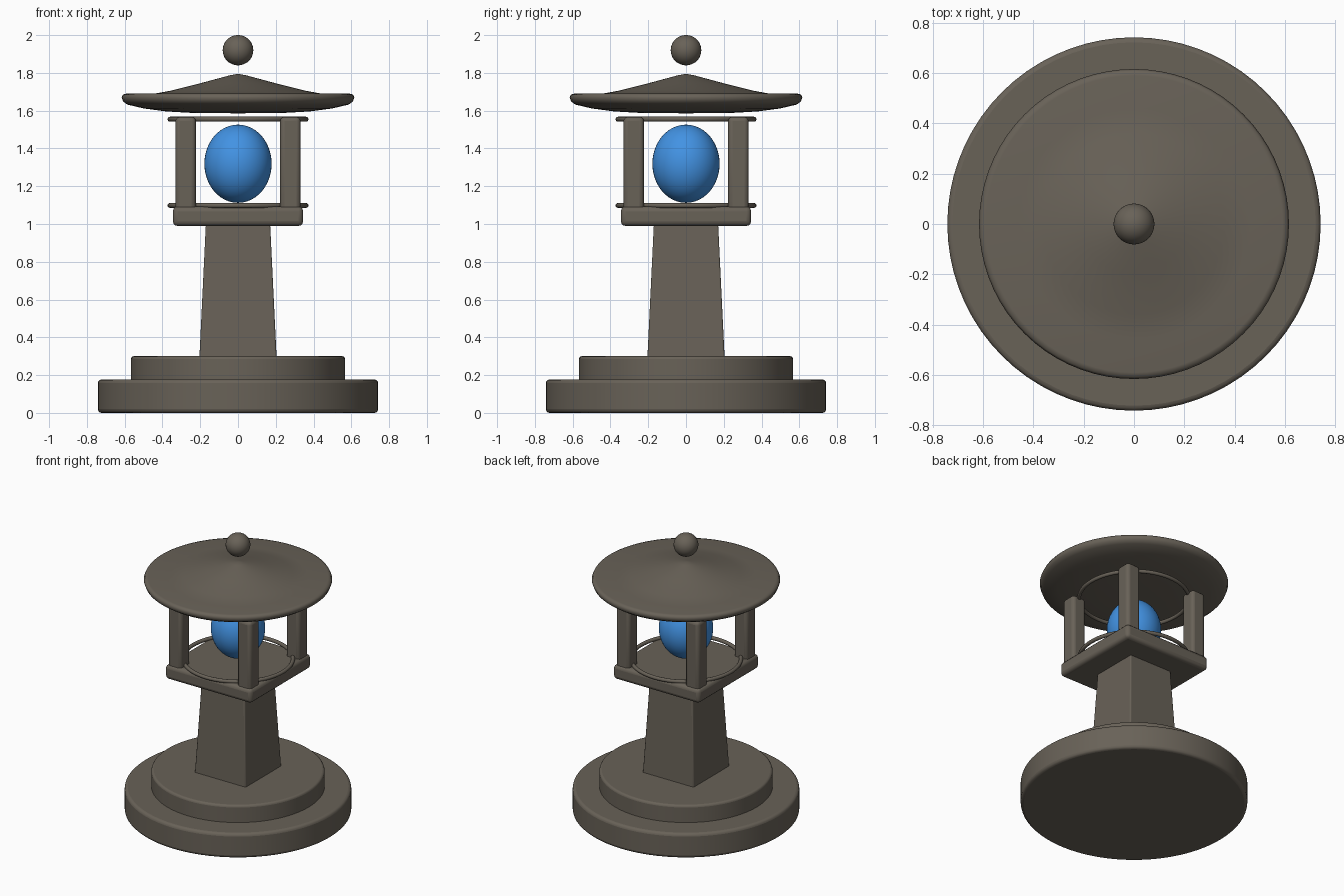
import bpy, bmesh, math

cube = bpy.data.objects.get("Cube")
if cube:
    bpy.data.objects.remove(cube, do_unlink=True)


def material(name, rgb):
    m = bpy.data.materials.new(name)
    m.use_nodes = True
    m.diffuse_color = (*rgb, 1)
    bsdf = next(n for n in m.node_tree.nodes if n.type == 'BSDF_PRINCIPLED')
    bsdf.inputs["Base Color"].default_value = (*rgb, 1)
    return m


STONE = material("weathered stone", (0.14, 0.122, 0.097))
BLUE = material("blue glow", (0.055, 0.29, 0.77))


def finish(name, mat, bevel=0, angle=40):
    """Name, colour, soften and shade the active object."""
    ob = bpy.context.object
    ob.name = name
    ob.data.materials.append(mat)
    if bevel:
        mod = ob.modifiers.new("soft edges", 'BEVEL')
        mod.width = bevel
        mod.segments = 3
        mod.limit_method = 'ANGLE'
    bpy.ops.object.shade_smooth_by_angle(angle=math.radians(angle))
    return ob


def disc(name, r, z0, z1, bevel):
    bpy.ops.mesh.primitive_cylinder_add(vertices=72, radius=r, depth=z1 - z0,
                                        location=(0, 0, (z0 + z1) / 2))
    return finish(name, STONE, bevel)


def block(name, x, y, half, z0, z1, bevel, top=1.0):
    """Square block whose upper end is scaled by top."""
    bpy.ops.mesh.primitive_cube_add(size=2, location=(x, y, (z0 + z1) / 2))
    for v in bpy.context.object.data.vertices:
        s = half * (top if v.co.z > 0 else 1)
        v.co = (v.co.x * s, v.co.y * s, v.co.z * (z1 - z0) / 2)
    return finish(name, STONE, bevel)


def ball(name, z, rx, rz, mat):
    bpy.ops.mesh.primitive_uv_sphere_add(segments=48, ring_count=24, radius=1,
                                         location=(0, 0, z))
    for v in bpy.context.object.data.vertices:
        v.co = (v.co.x * rx, v.co.y * rx, v.co.z * rz)
    return finish(name, mat)


def lathe(name, profile, steps=72):
    bm = bmesh.new()
    vs = [bm.verts.new((r, 0, z)) for r, z in profile]
    es = [bm.edges.new(p) for p in zip(vs, vs[1:])]
    bmesh.ops.spin(bm, geom=vs + es, cent=(0, 0, 0), axis=(0, 0, 1),
                   angle=math.tau, steps=steps)
    bmesh.ops.remove_doubles(bm, verts=bm.verts, dist=0.0005)
    bmesh.ops.recalc_face_normals(bm, faces=bm.faces)
    me = bpy.data.meshes.new(name)
    bm.to_mesh(me)
    bm.free()
    ob = bpy.data.objects.new(name, me)
    bpy.context.collection.objects.link(ob)
    bpy.ops.object.select_all(action='DESELECT')
    bpy.context.view_layer.objects.active = ob
    ob.select_set(True)
    return finish(name, STONE, angle=60)


# Stepped round base
disc("base", 0.742, 0.0, 0.177, 0.02)
disc("base_step", 0.567, 0.15, 0.3, 0.015)

# Tapered square column and lamp floor
block("column", 0, 0, 0.205, 0.28, 1.0, 0.008, top=0.83)
block("lamp_floor", 0, 0, 0.345, 0.99, 1.092, 0.025)

# Four corner posts
for sy, end in ((-1, "front"), (1, "back")):
    for sx, side in ((-1, "right"), (1, "left")):
        block(f"{end}_{side}_post", sx * 0.277, sy * 0.277, 0.054,
              1.05, 1.567, 0.022)

# Rings around the lamp chamber
for name, z in (("lower_ring", 1.098), ("upper_ring", 1.555)):
    bpy.ops.mesh.primitive_torus_add(major_radius=0.36, minor_radius=0.013,
                                     major_segments=72, minor_segments=12,
                                     location=(0, 0, z))
    finish(name, STONE, angle=60)

# Lamp globe
ball("lamp_globe", 1.319, 0.178, 0.207, BLUE)

# Shallow conical roof with rounded rim, and the ball above it
lathe("roof", [(0, 1.795), (0.04, 1.788), (0.2, 1.745), (0.36, 1.705),
               (0.46, 1.687), (0.59, 1.69), (0.608, 1.686), (0.616, 1.67),
               (0.608, 1.648), (0.585, 1.632), (0.5, 1.612), (0.38, 1.596),
               (0.24, 1.588), (0, 1.586)])
ball("finial", 1.92, 0.081, 0.08, STONE)
